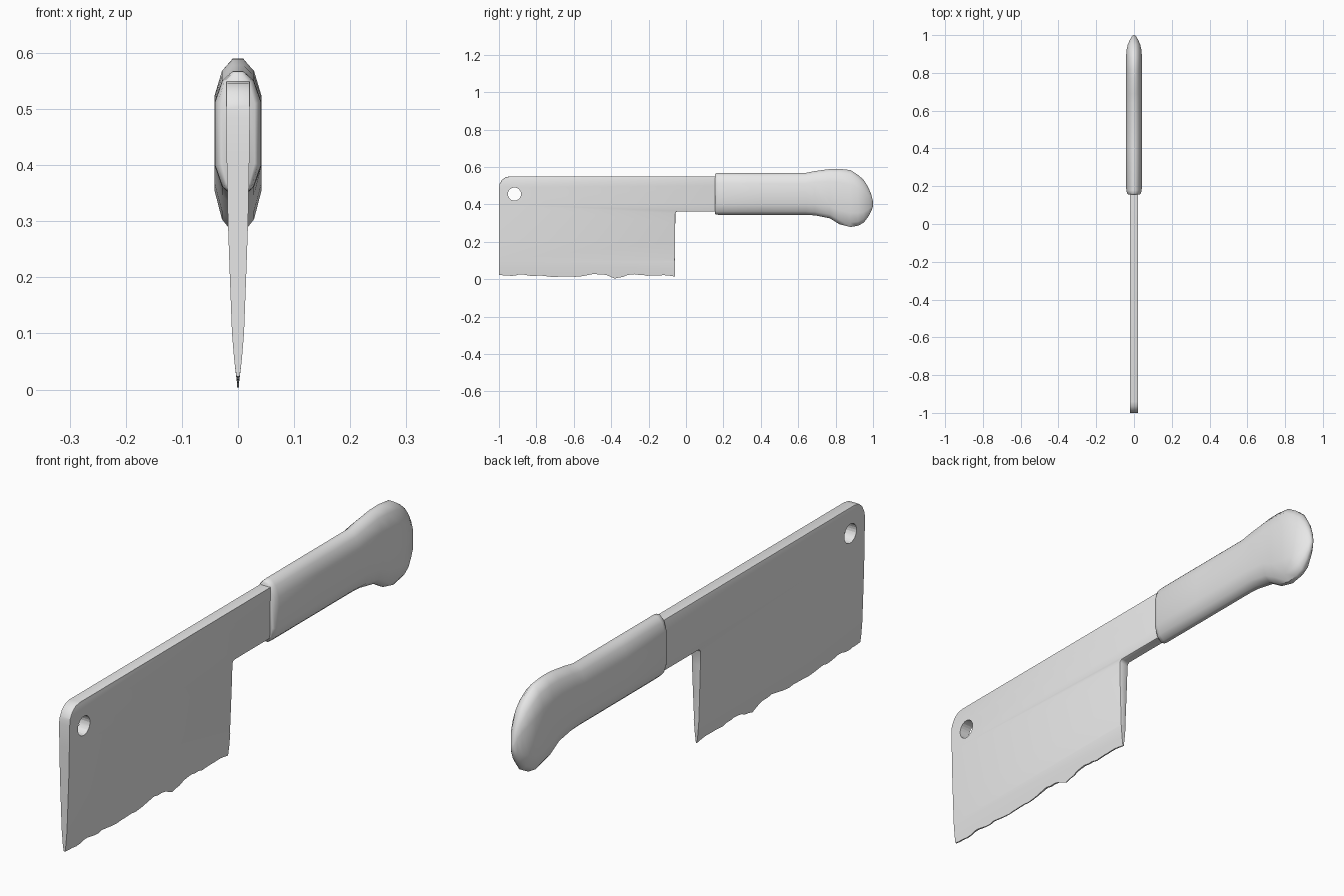
import bpy, bmesh, math, random
from mathutils import Vector

random.seed(4)
if "Cube" in bpy.data.objects:
    bpy.data.objects.remove(bpy.data.objects["Cube"])

grey = bpy.data.materials.new("plain grey")
grey.use_nodes = True
grey.diffuse_color = (0.8, 0.8, 0.8, 1)
grey.node_tree.nodes["Principled BSDF"].inputs["Base Color"].default_value = (0.8, 0.8, 0.8, 1)


def finish(bm, name, angle):
    bmesh.ops.recalc_face_normals(bm, faces=bm.faces)
    mesh = bpy.data.meshes.new(name)
    bm.to_mesh(mesh)
    bm.free()
    mesh.materials.append(grey)
    ob = bpy.data.objects.new(name, mesh)
    bpy.context.collection.objects.link(ob)
    bpy.ops.object.select_all(action='DESELECT')
    ob.select_set(True)
    bpy.context.view_layer.objects.active = ob
    bpy.ops.object.shade_smooth_by_angle(angle=math.radians(angle))
    return ob


def lerp_table(table, v):
    for (a, p), (b, q) in zip(table, table[1:]):
        if v <= b:
            return p + (q - p) * max(0, v - a) / (b - a)
    return table[-1][1]


# Blade: side outline with a worn cutting edge, thinned towards the bottom
THICKNESS = [(0, .001), (.02, .0025), (.05, .0065), (.1, .0107), (.2, .0145),
             (.3, .018), (.4, .02), (.5, .0215), (.6, .022)]
EDGE = [(-1, .025), (-.93, .019), (-.89, .026), (-.83, .016), (-.78, .021),
        (-.68, .011), (-.55, .016), (-.48, .028), (-.43, .023), (-.38, .004),
        (-.33, .016), (-.27, .027), (-.2, .016), (-.12, .022), (-.06, .016)]
outline = [(.2, .362), (.2, .55), (-.94, .55), (-.965, .545), (-.985, .53),
           (-.996, .51), (-1, .485)]
STEPS = 44
for i in range(STEPS + 1):
    y = -1 + .94 * i / STEPS
    outline.append((y, max(.003, lerp_table(EDGE, y) + random.uniform(-.003, .003))))
outline += [(-.057, .35), (-.054, .358), (-.046, .362)]

bm = bmesh.new()
face = bm.faces.new([bm.verts.new((-.5, y, z)) for y, z in outline])
ext = bmesh.ops.extrude_face_region(bm, geom=[face])
for v in ext["geom"]:
    if isinstance(v, bmesh.types.BMVert):
        v.co.x = .5
for z in (.05, .1, .2, .3, .4, .5):
    bmesh.ops.bisect_plane(bm, geom=bm.verts[:] + bm.edges[:] + bm.faces[:],
                           plane_co=(0, 0, z), plane_no=(0, 0, 1))
bm.normal_update()
rim = [e for e in bm.edges if len(e.link_faces) == 2
       and e.calc_face_angle() > 1.2
       and abs(e.verts[0].co.x - e.verts[1].co.x) < .01
       and min(v.co.z for v in e.verts) > .09
       and max(v.co.y for v in e.verts) > -.99]
for v in bm.verts:
    v.co.x = math.copysign(lerp_table(THICKNESS, v.co.z), v.co.x)
bmesh.ops.bevel(bm, geom=rim, offset=.005, segments=2, profile=.5,
                affect='EDGES', clamp_overlap=True)
blade = finish(bm, "blade", 40)

# Round hanging hole through the blade's front upper corner
bpy.ops.mesh.primitive_cylinder_add(vertices=24, radius=.035, depth=.3,
                                    location=(0, -.917, .455),
                                    rotation=(0, math.pi / 2, 0))
cutter = bpy.context.object
cutter.name = "hole_cutter"
cutter.data.materials.append(grey)
cutter.hide_render = True
cut = blade.modifiers.new("hanging hole", 'BOOLEAN')
cut.object, cut.operation, cut.solver = cutter, 'DIFFERENCE', 'EXACT'
bpy.context.view_layer.objects.active = blade
bpy.ops.object.select_all(action='DESELECT')
blade.select_set(True)
bpy.ops.object.modifier_apply(modifier=cut.name)
bpy.data.objects.remove(cutter)
bpy.ops.object.shade_smooth_by_angle(angle=math.radians(40))

# Handle: faceted sections (y, top, bottom, half width) swelling into a pommel
SECTIONS = [(.155, .561, .351, .03), (.161, .567, .345, .036), (.178, .568, .344, .041),
            (.4, .568, .344, .042), (.64, .568, .344, .042), (.69, .578, .341, .042),
            (.77, .589, .325, .042), (.82, .59, .294, .042), (.88, .583, .279, .042),
            (.92, .557, .286, .04), (.95, .531, .302, .033), (.975, .49, .335, .022),
            (.99, .455, .362, .013), (1, .415, .39, .006)]
QUARTER = [(.22, 0), (.68, .08), (1, .25)]
bm = bmesh.new()
rings = []
for y, top, low, w in SECTIONS:
    h = top - low
    side = [(w * a, top - h * b) for a, b in QUARTER]
    side += [(w * a, low + h * b) for a, b in reversed(QUARTER)]
    loop = side + [(-x, z) for x, z in reversed(side)]
    rings.append([bm.verts.new((x, y, z)) for x, z in loop])
for a, b in zip(rings, rings[1:]):
    n = len(a)
    for i in range(n):
        bm.faces.new((a[i], a[(i + 1) % n], b[(i + 1) % n], b[i]))
bm.faces.new(rings[0])
bm.faces.new(rings[-1])
finish(bm, "handle", 50)
